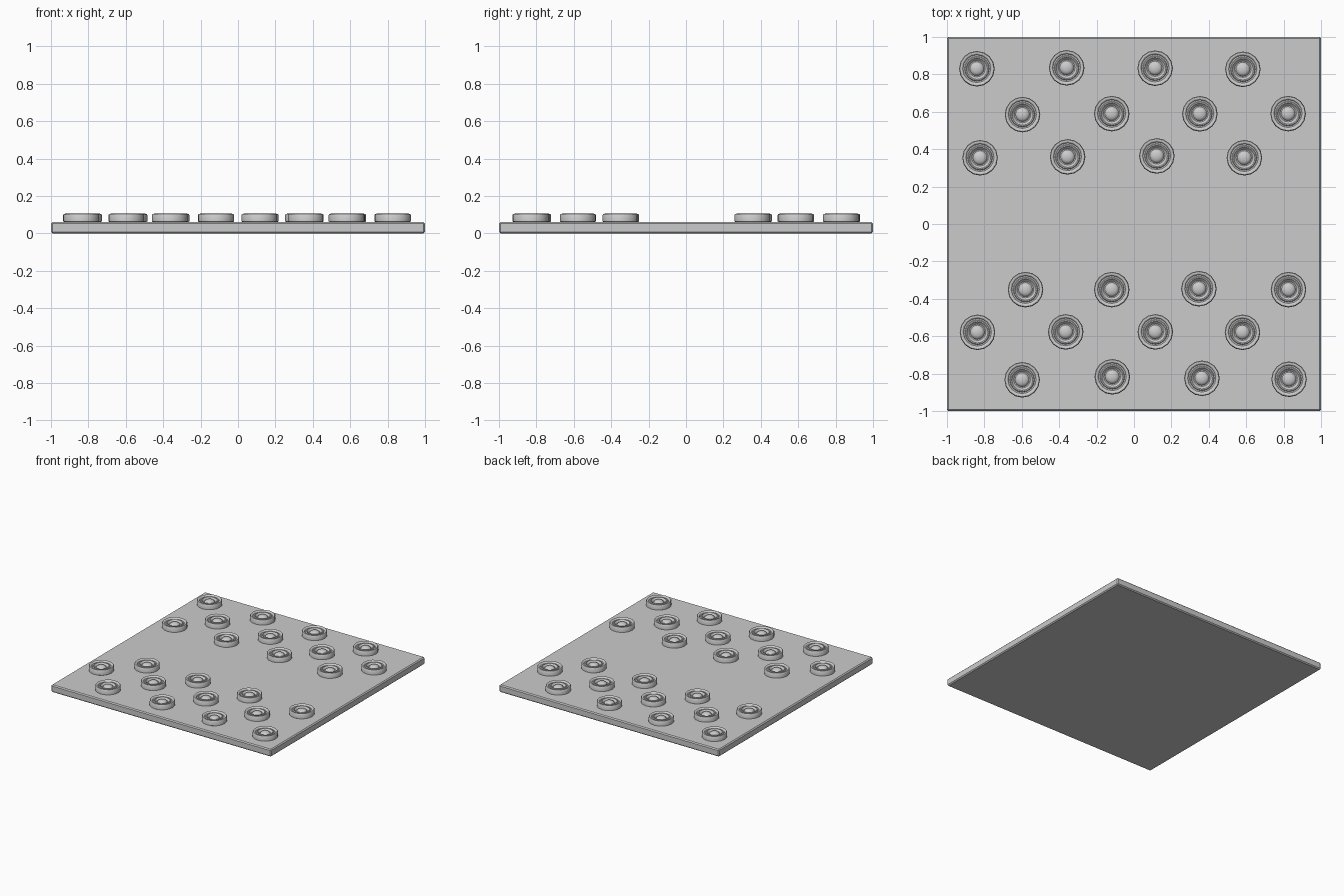
import bpy, bmesh, math

if "Cube" in bpy.data.objects:
    bpy.data.objects.remove(bpy.data.objects["Cube"])

grey = bpy.data.materials.new("plain grey")
grey.diffuse_color = (0.6, 0.6, 0.6, 1)
grey.use_nodes = True
grey.node_tree.nodes["Principled BSDF"].inputs["Base Color"].default_value = grey.diffuse_color


def finish(name, bm, angle):
    bmesh.ops.recalc_face_normals(bm, faces=bm.faces)
    me = bpy.data.meshes.new(name)
    bm.to_mesh(me)
    bm.free()
    me.materials.append(grey)
    ob = bpy.data.objects.new(name, me)
    bpy.context.collection.objects.link(ob)
    bpy.context.view_layer.objects.active = ob
    ob.select_set(True)
    bpy.ops.object.shade_smooth_by_angle(angle=math.radians(angle))
    ob.select_set(False)
    return ob


# Board: thin square slab with a slightly bevelled edge
TOP = 0.06
bm = bmesh.new()
bmesh.ops.create_cube(bm, size=1)
for v in bm.verts:
    v.co = (v.co.x * 2, v.co.y * 2, (v.co.z + 0.5) * TOP)
bmesh.ops.bevel(bm, geom=bm.edges[:], offset=0.008, segments=1, affect='EDGES')
finish("board", bm, 30)

# Playing piece: turned profile with raised rims and a central dome
SIDES = 16
profile = [(0.088, 0.0), (0.095, 0.004), (0.095, 0.038), (0.091, 0.044),
           (0.083, 0.045), (0.078, 0.042), (0.074, 0.034), (0.067, 0.034),
           (0.063, 0.039), (0.057, 0.039), (0.053, 0.033), (0.044, 0.025),
           (0.038, 0.025), (0.034, 0.034), (0.024, 0.040), (0.012, 0.043)]
bm = bmesh.new()
rings = [[bm.verts.new((r * math.cos(2 * math.pi * i / SIDES),
                        r * math.sin(2 * math.pi * i / SIDES), z))
          for i in range(SIDES)] for r, z in profile]
for a, b in zip(rings, rings[1:]):
    for i in range(SIDES):
        j = (i + 1) % SIDES
        bm.faces.new((a[i], a[j], b[j], b[i]))
bm.faces.new(rings[0][::-1])
tip = bm.verts.new((0, 0, 0.044))
for i in range(SIDES):
    bm.faces.new((rings[-1][i], rings[-1][(i + 1) % SIDES], tip))
first = finish("piece", bm, 40)

# Rows of loosely placed pieces: (x, y)
rows = [
    [(-.84, .83), (-.36, .835), (.113, .833), (.582, .827)],
    [(-.596, .585), (-.119, .59), (.352, .589), (.824, .59)],
    [(-.823, .354), (-.355, .359), (.122, .364), (.59, .354)],
    [(-.58, -.351), (-.119, -.351), (.347, -.346), (.826, -.351)],
    [(-.837, -.579), (-.365, -.577), (.114, -.577), (.58, -.579)],
    [(-.598, -.833), (-.116, -.817), (.363, -.825), (.829, -.83)],
]
spots = [p for row in rows for p in row]
for k, (x, y) in enumerate(spots):
    ob = first if k == 0 else first.copy()
    if k:
        ob.name = f"piece_{k + 1}"
        bpy.context.collection.objects.link(ob)
    ob.location = (x, y, TOP)
